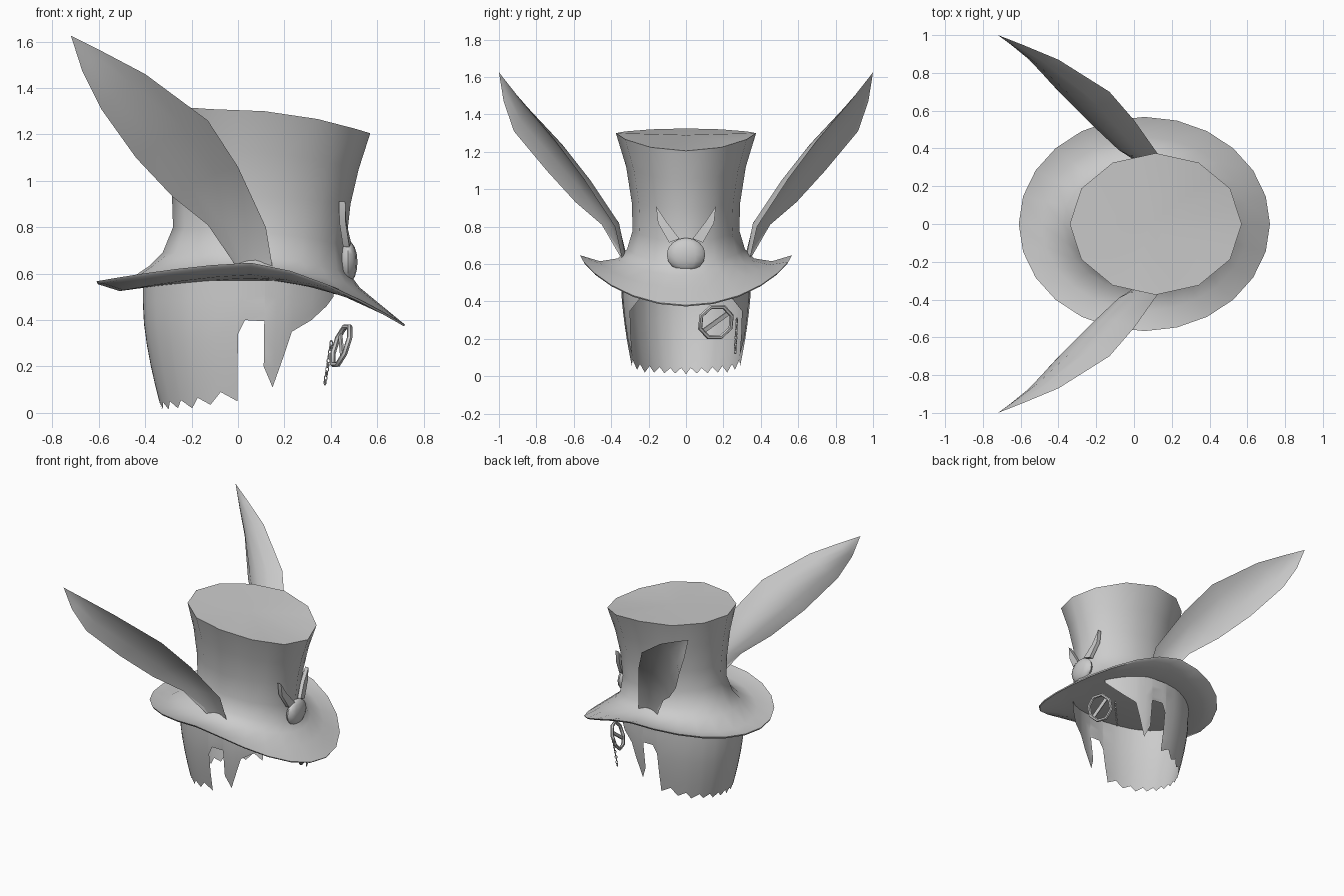
import bpy, bmesh, math
from mathutils import Vector, Matrix

if "Cube" in bpy.data.objects:
    bpy.data.objects.remove(bpy.data.objects["Cube"])

grey = bpy.data.materials.new("plain_grey")
grey.diffuse_color = (0.6, 0.6, 0.6, 1)
grey.use_nodes = True
grey.node_tree.nodes["Principled BSDF"].inputs["Base Color"].default_value = grey.diffuse_color


def finish(name, bm, angle=40, fix=True):
    if fix:
        bmesh.ops.recalc_face_normals(bm, faces=bm.faces[:])
    me = bpy.data.meshes.new(name)
    bm.to_mesh(me)
    bm.free()
    ob = bpy.data.objects.new(name, me)
    bpy.context.collection.objects.link(ob)
    me.materials.append(grey)
    bpy.ops.object.select_all(action='DESELECT')
    ob.select_set(True)
    bpy.context.view_layer.objects.active = ob
    bpy.ops.object.shade_smooth_by_angle(angle=math.radians(angle))
    return ob


def bridge(bm, a, b, closed=True):
    n = len(a)
    for i in range(n if closed else n - 1):
        j = (i + 1) % n
        bm.faces.new((a[i], a[j], b[j], b[i]))


# ---- hat: oval rings (x back, x front, half width, z front, z side, z back)
N = 24


def oval(bm, xb, xf, ry, zf, zs, zb, sides=N):
    pts = []
    for i in range(N):
        t = 2 * math.pi * i / N
        c = math.cos(t)
        end = zf if c > 0 else zb
        pts.append(Vector(((xb + xf) / 2 + (xf - xb) / 2 * c, ry * math.sin(t),
                           zs + (end - zs) * abs(c) ** 1.5)))
    if sides == 12:
        for i in range(1, N, 2):
            pts[i] = (pts[i - 1] + pts[(i + 1) % N]) / 2
    return [bm.verts.new(p) for p in pts]


hat_rings = [
    (-0.40, 0.50, 0.36, 0.50, 0.58, 0.54, 24),
    (-0.51, 0.62, 0.47, 0.44, 0.595, 0.525, 24),
    (-0.605, 0.715, 0.56, 0.373, 0.635, 0.555, 24),
    (-0.61, 0.72, 0.567, 0.38, 0.647, 0.567, 24),
    (-0.49, 0.61, 0.46, 0.47, 0.615, 0.56, 24),
    (-0.38, 0.525, 0.365, 0.54, 0.63, 0.635, 24),
    (-0.325, 0.48, 0.315, 0.60, 0.68, 0.69, 12),
    (-0.28, 0.465, 0.285, 0.72, 0.78, 0.80, 12),
    (-0.285, 0.485, 0.29, 0.90, 0.93, 0.95, 12),
    (-0.305, 0.52, 0.32, 1.05, 1.12, 1.14, 12),
    (-0.34, 0.57, 0.375, 1.205, 1.30, 1.325, 12),
]
bm = bmesh.new()
loops = [oval(bm, *r) for r in hat_rings]
for a, b in zip(loops, loops[1:]):
    bridge(bm, a, b)
for loop, z in ((loops[0], 0.56), (loops[-1], 1.29)):
    mid = bm.verts.new((0.08, 0, z))
    for i in range(N):
        bm.faces.new((loop[i], loop[(i + 1) % N], mid))
finish("top_hat", bm, 50)

# ---- hair: open shell with a ragged hem (degrees from the back, hem height)
hem = [(0, .01), (5, .045), (12, .015), (17, .045), (24, .015), (29, .05),
       (37, .02), (42, .055), (51, .02), (57, .065), (66, .035), (74, .09),
       (85, .05), (85.5, .2), (86, .34), (90, .40), (101, .395), (101.5, .2),
       (108, .11), (114, .25), (118, .35), (131, .40), (143, .46), (150, .50)]
hem = [(-a, z) for a, z in reversed(hem[1:])] + hem
bm = bmesh.new()
columns = []
for deg, low in hem:
    t = math.radians(deg)
    col = []
    for k in range(7):
        z = 0.57 + (low - 0.57) * k / 6
        s = 1 - 0.16 * (max(0, 0.45 - z) / 0.4) ** 1.5
        col.append(bm.verts.new((0.03 - 0.44 * s * math.cos(t),
                                 0.345 * s * math.sin(t), z)))
    columns.append(col)
for a, b in zip(columns, columns[1:]):
    bridge(bm, a, b, False)
bm.normal_update()
if sum(f.normal.x for f in bm.faces if f.calc_center_median().x < -0.3) > 0:
    bmesh.ops.reverse_faces(bm, faces=bm.faces[:])
finish("hair", bm, 80, False)

# ---- long ears: front and back edge points, cupped across the width
front_edge = [(.15, .34, .62), (.12, .38, .80), (0, .55, 1.06),
              (-.13, .70, 1.26), (-.40, .87, 1.46), (-.58, .945, 1.555)]
back_edge = [(0, .34, .62), (-.13, .45, .81), (-.28, .59, .93),
             (-.44, .745, 1.10), (-.59, .92, 1.31), (-.67, .975, 1.47)]
cup = [.03, .06, .075, .075, .055, .025]
tip = Vector((-.72, 1, 1.625))
inward = Vector((-.31, -.85, .32)).normalized()
for side, label in ((-1, "right_ear"), (1, "left_ear")):
    bm = bmesh.new()
    rings = []
    for f, b, d in zip(front_edge, back_edge, cup):
        f, b = Vector(f), Vector(b)
        section = [f, f.lerp(b, .25) + inward * d * .75, f.lerp(b, .5) + inward * d,
                   f.lerp(b, .75) + inward * d * .75, b,
                   f.lerp(b, .7) + inward * d * .45, f.lerp(b, .3) + inward * d * .45]
        rings.append([bm.verts.new((p.x, p.y * side, p.z)) for p in section])
    for a, b in zip(rings, rings[1:]):
        bridge(bm, a, b)
    end = bm.verts.new((tip.x, tip.y * side, tip.z))
    last = rings[-1]
    for i in range(len(last)):
        bm.faces.new((last[i], last[(i + 1) % len(last)], end))
    bm.faces.new(rings[0])
    finish(label, bm, 60)

# ---- badge on the crown: round head and two pointed ears
bm = bmesh.new()
bmesh.ops.create_uvsphere(bm, u_segments=12, v_segments=8, radius=1,
                          matrix=Matrix.Translation((.475, 0, .65))
                          @ Matrix.Diagonal((.04, .103, .09, 1)))
finish("badge_head", bm)
for side, label in ((-1, "badge_ear_right"), (1, "badge_ear_left")):
    bm = bmesh.new()
    outline = [(.475, .035, .735), (.455, .10, .82), (.45, .16, .91),
               (.452, .15, .82), (.468, .09, .715)]
    rear = [bm.verts.new((x - .015, y * side, z)) for x, y, z in outline]
    fore = [bm.verts.new((x + .012, y * side, z)) for x, y, z in outline]
    bridge(bm, rear, fore)
    bm.faces.new(rear)
    bm.faces.new(fore)
    finish(label, bm, 30)


# ---- eyeglass and chain
def ring(bm, matrix, major, minor, n, m):
    loops = []
    for i in range(n):
        a = 2 * math.pi * (i + .5) / n
        loop = []
        for j in range(m):
            b = 2 * math.pi * j / m
            r = major + minor * math.cos(b)
            loop.append(bm.verts.new(matrix @ Vector(
                (r * math.cos(a), r * math.sin(a), minor * math.sin(b)))))
        loops.append(loop)
    for i in range(n):
        bridge(bm, loops[i], loops[(i + 1) % n])


normal = Vector((.9, .28, -.31)).normalized()
across = Vector((0, 0, 1)).cross(normal).normalized()
up = normal.cross(across)
frame = Matrix((across, up, normal)).transposed().to_4x4()
frame.translation = (.445, .16, .29)
bm = bmesh.new()
ring(bm, frame, .092, .012, 8, 6)
finish("eyeglass_rim", bm)

# glint bar across the lens
bm = bmesh.new()
bmesh.ops.create_cube(bm, size=1, matrix=frame @ Matrix.Rotation(math.radians(38), 4, 'Z')
                      @ Matrix.Diagonal((.17, .024, .008, 1)))
finish("eyeglass_glint", bm)

# links alternate a quarter turn
bm = bmesh.new()
for k in range(10):
    place = Matrix.Translation((.402 - .003 * k, .272 - .001 * k, .30 - .0187 * k))
    turn = Matrix.Rotation(math.pi / 2 * (k % 2) + .5, 4, 'Z')
    stand = Matrix.Rotation(math.pi / 2, 4, 'X')
    ring(bm, place @ turn @ stand @ Matrix.Diagonal((.65, 1, 1, 1)), .011, .0035, 8, 4)
finish("eyeglass_chain", bm)
